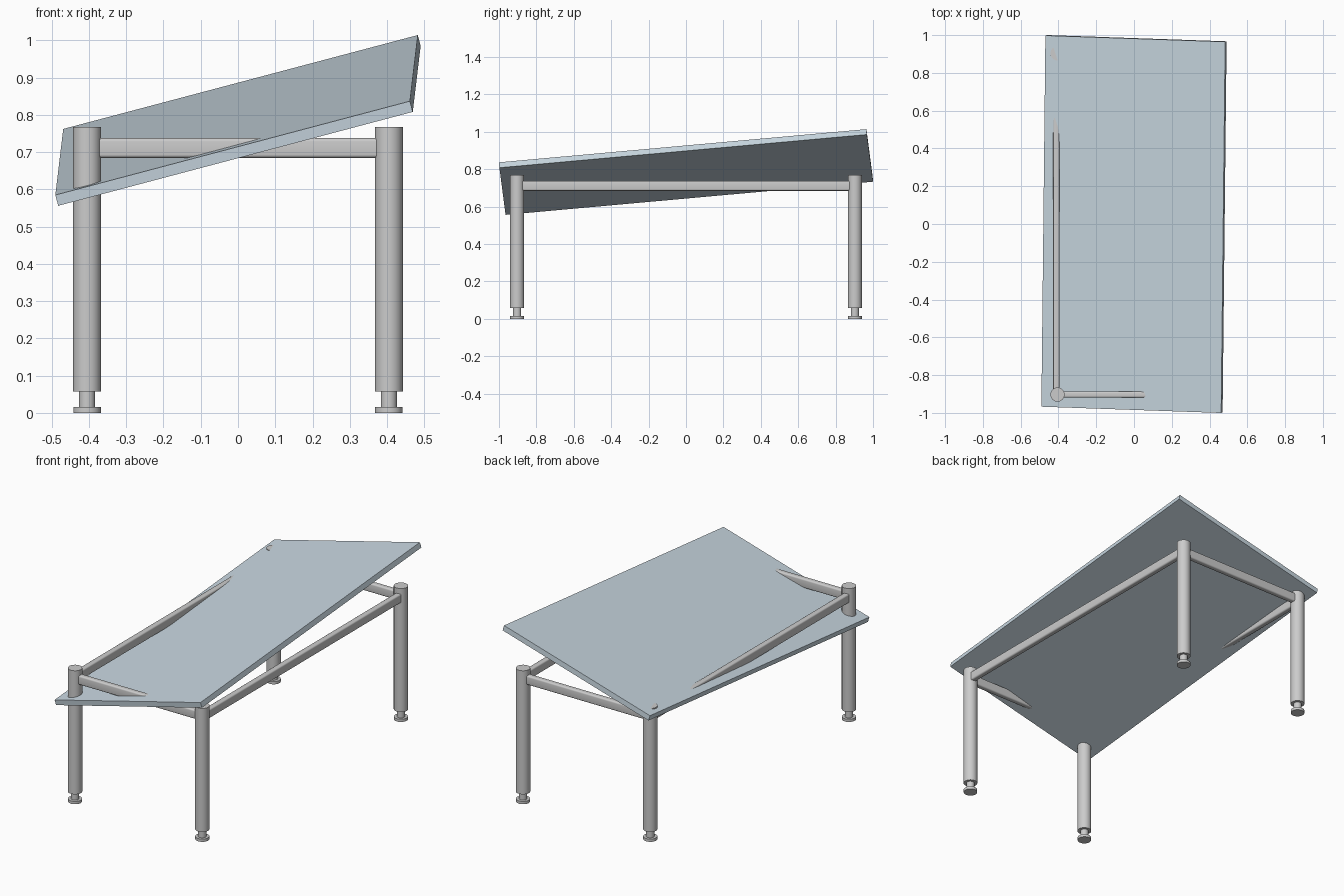
import bpy
import bmesh
from math import radians
from mathutils import Matrix, Vector

if "Cube" in bpy.data.objects:
    bpy.data.objects.remove(bpy.data.objects["Cube"])

LEG_X, LEG_Y, LEG_R = 0.405, 0.903, 0.0375
RAIL_Z, RAIL_W, RAIL_H = 0.711, 0.033, 0.053


def link(name, bm):
    mesh = bpy.data.meshes.new(name)
    bm.to_mesh(mesh)
    bm.free()
    ob = bpy.data.objects.new(name, mesh)
    bpy.context.collection.objects.link(ob)
    return ob


def smooth(ob):
    bpy.ops.object.select_all(action='DESELECT')
    ob.select_set(True)
    bpy.context.view_layer.objects.active = ob
    bpy.ops.object.shade_smooth_by_angle(angle=radians(35))


def lathe_cylinders(name, x, y, parts):
    """Stack of capped cylinders given as (radius, z0, z1)."""
    bm = bmesh.new()
    for r, z0, z1 in parts:
        bmesh.ops.create_cone(bm, cap_ends=True, segments=32, radius1=r, radius2=r,
                              depth=z1 - z0,
                              matrix=Matrix.Translation((x, y, (z0 + z1) / 2)))
    smooth(link(name, bm))


def rail(name, center, size, axis):
    """Bar with its four long edges rounded."""
    bm = bmesh.new()
    bmesh.ops.create_cube(bm, size=1, matrix=Matrix.Translation(center)
                          @ Matrix.Diagonal((*size, 1)))
    long_edges = [e for e in bm.edges
                  if abs(e.verts[0].co[axis] - e.verts[1].co[axis]) > 0.1]
    bmesh.ops.bevel(bm, geom=long_edges, offset=0.009, segments=4,
                    profile=0.5, affect='EDGES')
    smooth(link(name, bm))


# Legs with levelling feet
for sx, side in ((-1, "left"), (1, "right")):
    for sy, end in ((-1, "front"), (1, "back")):
        x, y = sx * LEG_X, sy * LEG_Y
        lathe_cylinders(f"{end}_{side}_leg", x, y, [(LEG_R, 0.057, 0.768)])
        lathe_cylinders(f"{end}_{side}_foot", x, y,
                        [(0.0215, 0.015, 0.06), (0.037, 0, 0.016)])

# Frame rails, ending just inside the legs
for s, side, end in ((-1, "left", "front"), (1, "right", "back")):
    rail(f"{side}_rail", (s * (LEG_X + 0.006), 0, RAIL_Z),
         (RAIL_W, 2 * LEG_Y - 0.04, RAIL_H), 1)
    rail(f"{end}_rail", (0, s * LEG_Y, RAIL_Z),
         (2 * LEG_X - 0.04, RAIL_W, RAIL_H), 0)

# Tilted table top, passing through the frame
u = Vector((0.952, -0.033, 0.252)).normalized()
v = Vector((0.02, 1.965, 0.177))
v = (v - u * v.dot(u)).normalized()
n = u.cross(v)
turn = Matrix((u, v, n)).transposed().to_4x4()
bm = bmesh.new()
bmesh.ops.create_cube(bm, size=1, matrix=Matrix.Diagonal((0.985, 1.973, 0.030, 1)))
top = link("table_top", bm)
top.matrix_world = Matrix.Translation((0, 0, 0.785)) @ turn

mat = bpy.data.materials.new("pale_blue_grey")
mat.diffuse_color = (0.58, 0.68, 0.75, 1)
mat.use_nodes = True
mat.node_tree.nodes["Principled BSDF"].inputs["Base Color"].default_value = mat.diffuse_color
top.data.materials.append(mat)
